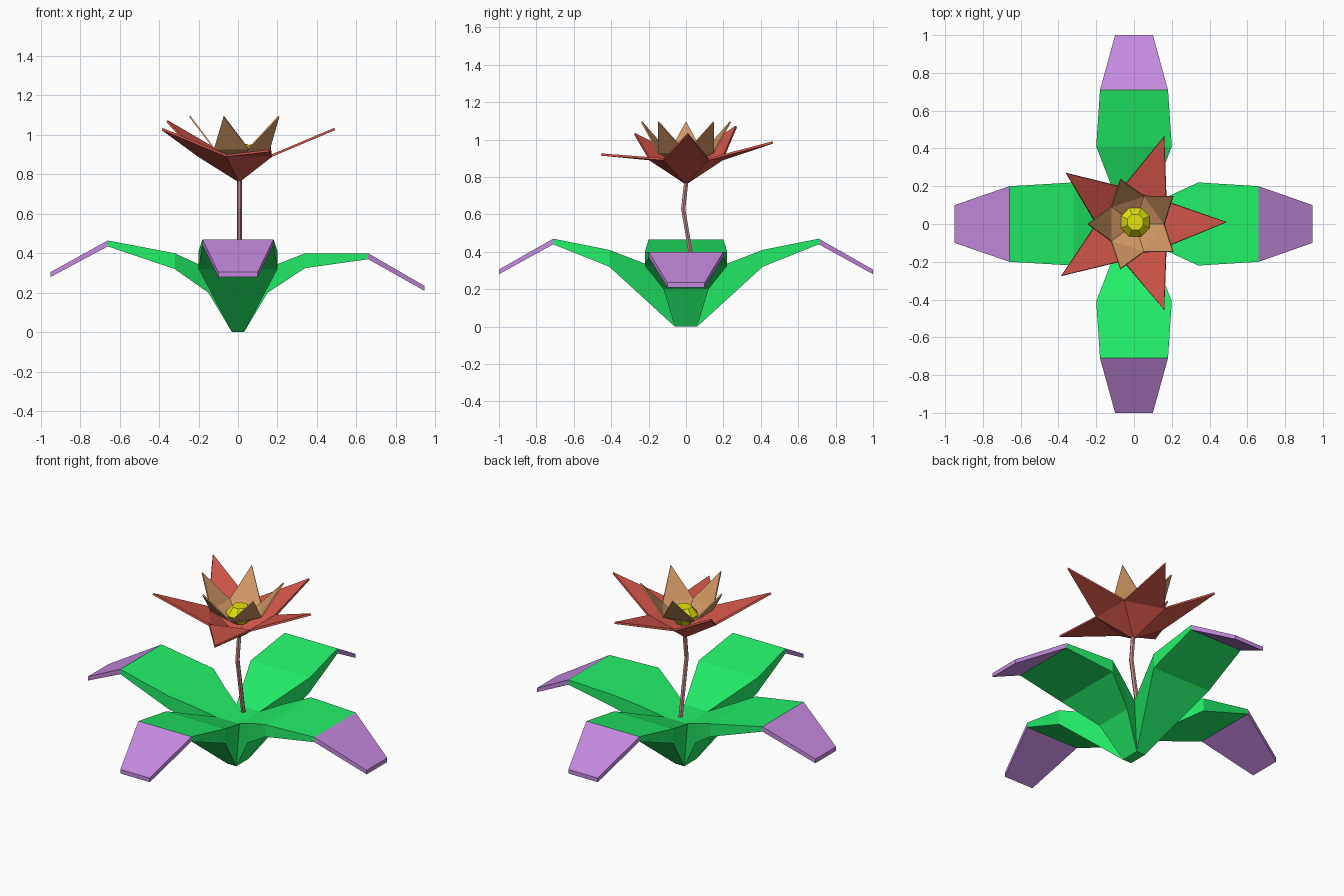
import bpy, bmesh, math
from mathutils import Vector

if "Cube" in bpy.data.objects:
    bpy.data.objects.remove(bpy.data.objects["Cube"])


def material(name, rgb):
    m = bpy.data.materials.new(name)
    lin = [(c / 255 / 12.92) if c < 11 else ((c / 255 + 0.055) / 1.055) ** 2.4 for c in rgb]
    m.diffuse_color = (*lin, 1)
    m.use_nodes = True
    m.node_tree.nodes["Principled BSDF"].inputs["Base Color"].default_value = m.diffuse_color
    return m


green = material("leaf_green", (34, 240, 105))
purple = material("leaf_tip_purple", (197, 137, 222))
red = material("petal_red", (212, 86, 74))
tan = material("petal_tan", (210, 152, 100))
yellow = material("center_yellow", (228, 228, 12))
brown = material("stem_brown", (200, 140, 135))


def finish(name, bm, *mats):
    bmesh.ops.remove_doubles(bm, verts=bm.verts, dist=0.0005)
    bmesh.ops.recalc_face_normals(bm, faces=bm.faces)
    me = bpy.data.meshes.new(name)
    bm.to_mesh(me)
    bm.free()
    for m in mats:
        me.materials.append(m)
    ob = bpy.data.objects.new(name, me)
    bpy.context.collection.objects.link(ob)
    return ob


def loft(bm, rings, cap_start=True, cap_end=True):
    loops = [[bm.verts.new(p) for p in r] for r in rings]
    n = len(loops[0])
    strips = []
    for a, b in zip(loops, loops[1:]):
        strips.append([bm.faces.new((a[i], a[(i + 1) % n], b[(i + 1) % n], b[i])) for i in range(n)])
    if cap_start:
        bm.faces.new(loops[0])
    if cap_end:
        strips[-1].append(bm.faces.new(loops[-1]))
    return strips


def add_leaf(bm, angle, stations):
    # station: top reach, top height, top half width, bottom reach, height, half width
    c, s = math.cos(angle), math.sin(angle)
    rings = []
    for rt, zt, wt, rb, zb, wb in stations:
        pts = [(rt, wt, zt), (rt, -wt, zt), (rb, -wb, zb), (rb, wb, zb)]
        rings.append([(r * c - w * s, r * s + w * c, z) for r, w, z in pts])
    for f in loft(bm, rings, cap_start=False)[-1]:
        f.material_index = 1


# Four drooping leaves growing from one shared core
bm = bmesh.new()
long_leaf = [(.10, .29, .08, .06, 0, .03), (.41, .41, .20, .41, .32, .20),
             (.71, .47, .18, .71, .44, .18), (1.0, .305, .10, 1.0, .28, .10)]
root = [(.08, .29, .10, .03, 0, .06), (.20, .345, .155, .15, .20, .12)]
left_leaf = root + [(.32, .40, .22, .32, .32, .22),
                    (.66, .465, .20, .66, .435, .20), (.95, .305, .10, .95, .28, .10)]
right_leaf = root + [(.34, .40, .22, .34, .325, .22),
                     (.66, .40, .20, .66, .37, .20), (.945, .235, .10, .945, .21, .10)]
add_leaf(bm, 0, right_leaf)
add_leaf(bm, math.pi / 2, long_leaf)
add_leaf(bm, math.pi, left_leaf)
add_leaf(bm, -math.pi / 2, long_leaf)
for x, y, z in ((.08, .10, .29), (.03, .06, 0)):
    bm.faces.new([bm.verts.new(p) for p in ((x, y, z), (-x, y, z), (-x, -y, z), (x, -y, z))])
finish("leaf_cluster", bm, green, purple)

# Bent stem
bm = bmesh.new()
path = [(.007, .045, .27), (.007, -.015, .63), (.007, .002, .78)]
loft(bm, [[(x + .013 * math.cos(i * math.pi / 3), y + .013 * math.sin(i * math.pi / 3), z)
           for i in range(6)] for x, y, z in path])
finish("stem", bm, brown)


def flower(name, base, tips, valley_r, valley_z, phase, thick, mat):
    # Shallow five-sided cup with a pointed petal on each rim edge
    bm = bmesh.new()
    b = bm.verts.new(base)
    rim = []
    for k in range(5):
        a = phase + math.radians(72 * k - 36)
        rim.append(bm.verts.new((base[0] + valley_r * math.cos(a), valley_r * math.sin(a), valley_z)))
    for k, tip in enumerate(tips):
        p, q = rim[k], rim[(k + 1) % 5]
        bm.faces.new((b, p, q))
        bm.faces.new((p, bm.verts.new(tip), q))
    ob = finish(name, bm, mat)
    mod = ob.modifiers.new("thickness", "SOLIDIFY")
    mod.thickness = thick
    mod.offset = 0
    return ob


# Outer petals, spreading
outer_tips = [(.49, .01, 1.03), (.16, .465, .985), (-.36, .27, 1.07),
              (-.385, -.275, 1.03), (.16, -.455, .92)]
flower("outer_petals", (.005, 0, .765), outer_tips, .205, .895, 0, .012, red)

# Inner petals, upright
inner_tips = [(.005 + .25 * math.cos(math.radians(36 + 72 * k)),
               .25 * math.sin(math.radians(36 + 72 * k)), 1.095) for k in range(5)]
flower("inner_petals", (.005, 0, .85), inner_tips, .155, .93, math.radians(36), .008, tan)

# Faceted flower center
bm = bmesh.new()
loft(bm, [[(.007 + r * math.cos((i + .5) * math.pi / 4), .01 + r * math.sin((i + .5) * math.pi / 4), z)
           for i in range(8)] for r, z in ((.045, .855), (.082, .91), (.045, .955))])
finish("flower_center", bm, yellow)
